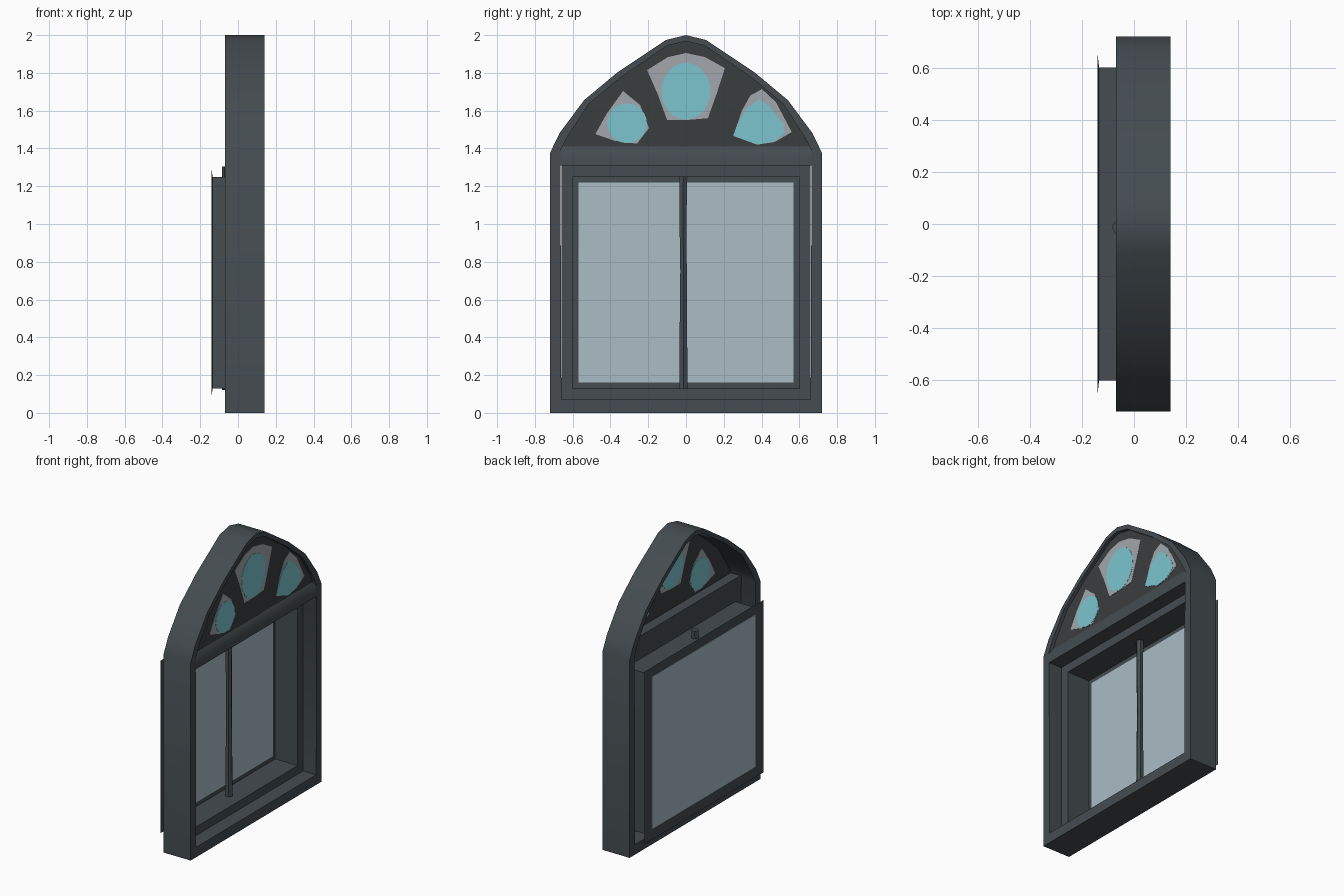
import bpy, bmesh, math

if "Cube" in bpy.data.objects:
    bpy.data.objects.remove(bpy.data.objects["Cube"])

def mat(name, c):
    m = bpy.data.materials.new(name)
    m.diffuse_color = (*c, 1)
    m.use_nodes = True
    m.node_tree.nodes["Principled BSDF"].inputs["Base Color"].default_value = m.diffuse_color
    return m

IRON = mat("dark_slate", (0.058, 0.072, 0.080))
PANEL = mat("charcoal", (0.042, 0.047, 0.049))
GLASS = mat("pale_blue_glass", (0.40, 0.51, 0.56))
GREY = mat("grey_glass", (0.36, 0.39, 0.42))
CYAN = mat("cyan_glass", (0.20, 0.56, 0.63))

def finish(name, bm, m):
    bmesh.ops.recalc_face_normals(bm, faces=bm.faces)
    me = bpy.data.meshes.new(name)
    bm.to_mesh(me)
    bm.free()
    me.materials.append(m)
    ob = bpy.data.objects.new(name, me)
    bpy.context.collection.objects.link(ob)
    bpy.ops.object.select_all(action='DESELECT')
    ob.select_set(True)
    bpy.context.view_layer.objects.active = ob
    bpy.ops.object.shade_smooth_by_angle(angle=math.radians(35))
    return ob

def loft(name, loops, m, closed=False, caps=False):
    """Join rings of 3D points with quads."""
    bm = bmesh.new()
    rings = [[bm.verts.new(p) for p in lp] for lp in loops]
    pairs = list(zip(rings, rings[1:]))
    if closed:
        pairs.append((rings[-1], rings[0]))
    for a, b in pairs:
        n = len(a)
        for i in range(n):
            j = (i + 1) % n
            bm.faces.new((a[i], a[j], b[j], b[i]))
    if caps:
        bm.faces.new(rings[0])
        bm.faces.new(rings[-1])
    return finish(name, bm, m)

def at(x, pts):
    return [(x, y, z) for y, z in pts]

def mirror(half):
    """Right half ending on the centre line -> full outline."""
    return half + [(-y, z) for y, z in reversed(half[:-1])]

def plate(name, pts, x, t, m):
    return loft(name, [at(x - t / 2, pts), at(x + t / 2, pts)], m, caps=True)

def rect(x, hy, hz):
    return at(x, [(hy, .69 - hz), (hy, .69 + hz), (-hy, .69 + hz), (-hy, .69 - hz)])

# outer arched frame
outer = mirror([(.72, 0), (.72, 1.376), (.67, 1.48), (.54, 1.655), (.36, 1.805), (.106, 1.974), (0, 2)])
inner = mirror([(.66, .07), (.665, 1.39), (.625, 1.465), (.515, 1.635), (.343, 1.778), (.098, 1.945), (0, 1.968)])
loft("arched_frame", [at(.14, outer), at(-.07, outer), at(-.07, inner), at(.14, inner)], IRON, closed=True)

# transom bar with chamfered top
prof = [(.04, 1.31), (.14, 1.31), (.14, 1.375), (.118, 1.41), (.04, 1.41)]
loft("transom_bar", [[(x, s * .665, z) for x, z in prof] for s in (-1, 1)], IRON, caps=True)

# stepped sash reveal with flared back flange
loft("sash_reveal", [rect(.04, .66, .62), rect(.04, .60, .56), rect(-.134, .60, .56)], IRON)
loft("sash_flange", [rect(-.134, .56, .52), rect(-.134, .60, .56), rect(-.14, .655, .60)], IRON)
plate("main_glass", [(.57, .16), (.57, 1.22), (-.57, 1.22), (-.57, .16)], -.134, .006, GLASS)

# six-sided mullion with a slim waist
rings = []
for z, r, dy in ((.12, .026, -.013), (.4, .023, -.014), (.75, .020, -.013), (1.0, .021, -.016), (1.305, .025, -.014)):
    rings.append([(-.06 + r * math.cos(k * math.pi / 3), dy + r * math.sin(k * math.pi / 3), z) for k in range(6)])
mullion = loft("mullion", rings, IRON, caps=True)
mullion.data.shade_smooth()

# arch panel
PX = .115
panel = mirror([(.668, 1.40), (.63, 1.468), (.52, 1.638), (.348, 1.782), (.1, 1.95), (0, 1.973)])
plate("arch_panel", panel, PX, .004, PANEL)

# petal panes: grey border glass with cyan centres, showing on both sides
greys = {
    "centre": [(-.206, 1.815), (-.095, 1.884), (0, 1.905), (.1, 1.884), (.206, 1.825),
               (.16, 1.683), (.116, 1.56), (0, 1.55), (-.1, 1.55), (-.148, 1.683)],
    "left": [(-.333, 1.704), (-.243, 1.63), (-.196, 1.508), (-.26, 1.425), (-.376, 1.44),
             (-.48, 1.476), (-.418, 1.587)],
    "right": [(.402, 1.714), (.476, 1.645), (.56, 1.487), (.47, 1.434), (.376, 1.42),
              (.25, 1.466), (.296, 1.6), (.34, 1.68)],
}
for k, pts in greys.items():
    plate(k + "_petal_border", pts, PX, .007, GREY)

def ellipse(cy, cz, ry, rz):
    return [(cy + ry * math.cos(a), cz + rz * math.sin(a)) for a in (i * math.pi / 12 for i in range(24))]

plate("centre_petal_glass", ellipse(0, 1.703, .13, .15), PX, .0095, CYAN)
plate("left_petal_glass", ellipse(-.312, 1.533, .105, .105), PX, .0095, CYAN)
plate("right_petal_glass", [(.385, 1.66), (.44, 1.625), (.515, 1.53), (.522, 1.48), (.46, 1.434),
                            (.376, 1.42), (.25, 1.468), (.27, 1.52), (.32, 1.61)], PX, .0095, CYAN)
